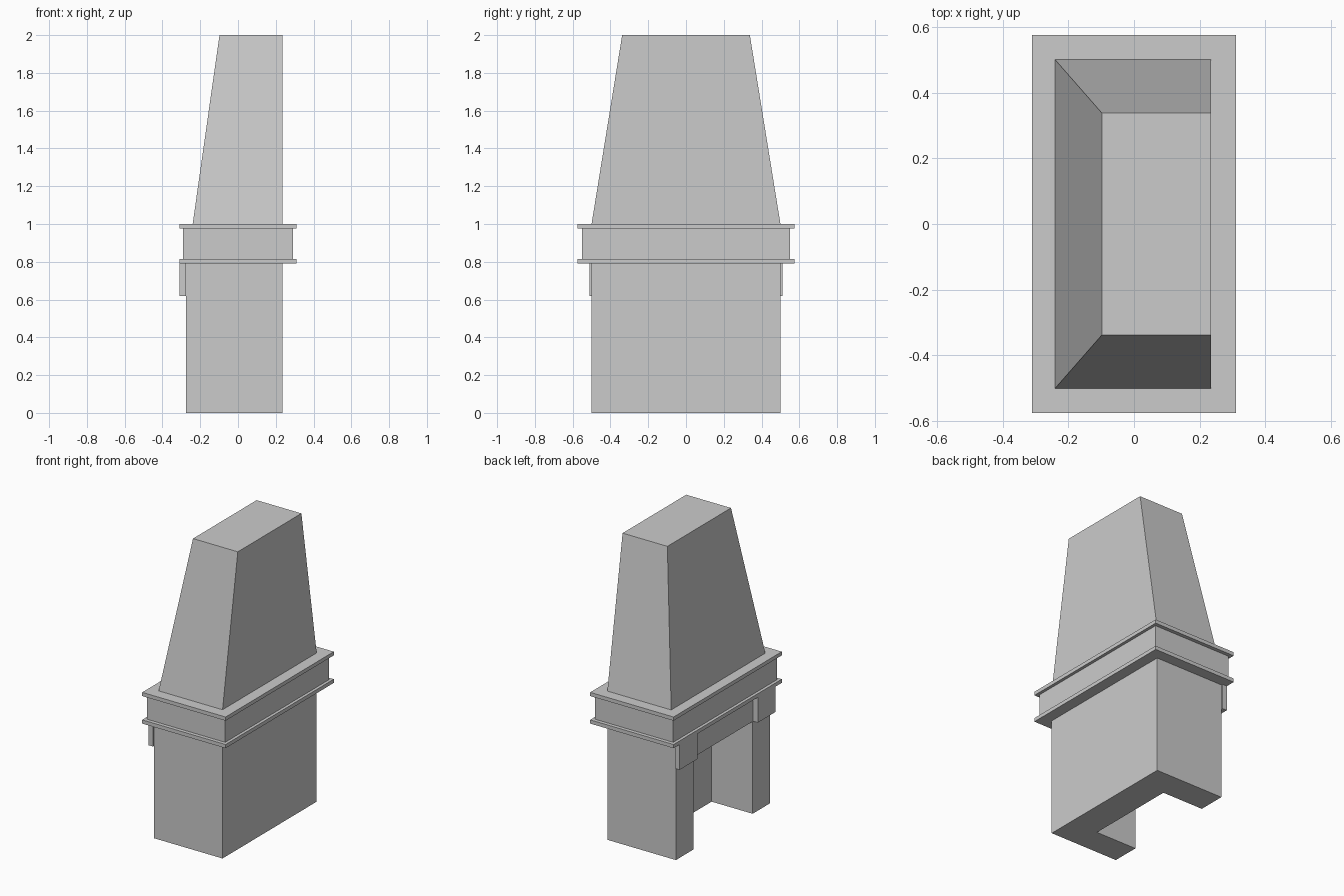
import bpy
import bmesh

cube = bpy.data.objects.get("Cube")
if cube:
    bpy.data.objects.remove(cube, do_unlink=True)

stone = bpy.data.materials.new("light_grey_stone")
stone.use_nodes = True
GREY = (0.6, 0.6, 0.6, 1)
stone.diffuse_color = GREY
stone.node_tree.nodes["Principled BSDF"].inputs["Base Color"].default_value = GREY


def block(name, bottom, top, z0, z1):
    """Block between two rectangles, each given as (x0, x1, y0, y1)."""
    bm = bmesh.new()
    rings = []
    for (x0, x1, y0, y1), z in ((bottom, z0), (top, z1)):
        corners = ((x0, y0), (x1, y0), (x1, y1), (x0, y1))
        rings.append([bm.verts.new((x, y, z)) for x, y in corners])
    low, high = rings
    bm.faces.new(low[::-1])
    bm.faces.new(high)
    for i in range(4):
        j = (i + 1) % 4
        bm.faces.new((low[i], low[j], high[j], high[i]))
    mesh = bpy.data.meshes.new(name)
    bm.to_mesh(mesh)
    bm.free()
    mesh.materials.append(stone)
    obj = bpy.data.objects.new(name, mesh)
    bpy.context.collection.objects.link(obj)
    return obj


def box(name, rect, z0, z1):
    return block(name, rect, rect, z0, z1)


BACK = 0.235       # flat wall side
FACE = -0.275      # hearth opening side
LINTEL = 0.62      # underside of the lintel
SHELF = 0.79       # underside of the mantel

# Fireplace body with the hearth cut out of its open side
body = box("fireplace_body", (FACE, BACK, -0.5, 0.5), 0, SHELF)
cutter = box("hearth_cutter", (FACE - 0.2, 0.03, -0.315, 0.315), -0.2, LINTEL)
cutter.hide_render = True
cut = body.modifiers.new("hearth", 'BOOLEAN')
cut.operation = 'DIFFERENCE'
cut.solver = 'EXACT'
cut.object = cutter
bpy.context.view_layer.objects.active = body
bpy.ops.object.modifier_apply(modifier=cut.name)
bpy.data.objects.remove(cutter, do_unlink=True)

# Corbels on both legs, under the mantel
for name, y0, y1 in (("left_corbel", 0.32, 0.51), ("right_corbel", -0.51, -0.32)):
    box(name, (-0.31, FACE, y0, y1), LINTEL, SHELF)

# Mantel: a frieze between two thin ledges
ledge = (-0.31, 0.31, -0.575, 0.575)
box("lower_ledge", ledge, SHELF, 0.815)
box("mantel_frieze", (-0.29, 0.29, -0.55, 0.55), 0.815, 0.975)
box("upper_ledge", ledge, 0.975, 1)

# Chimney hood, tapered on three sides and upright at the wall
block("chimney_hood", (-0.24, BACK, -0.5, 0.5), (-0.098, BACK, -0.338, 0.338), 1, 2)
